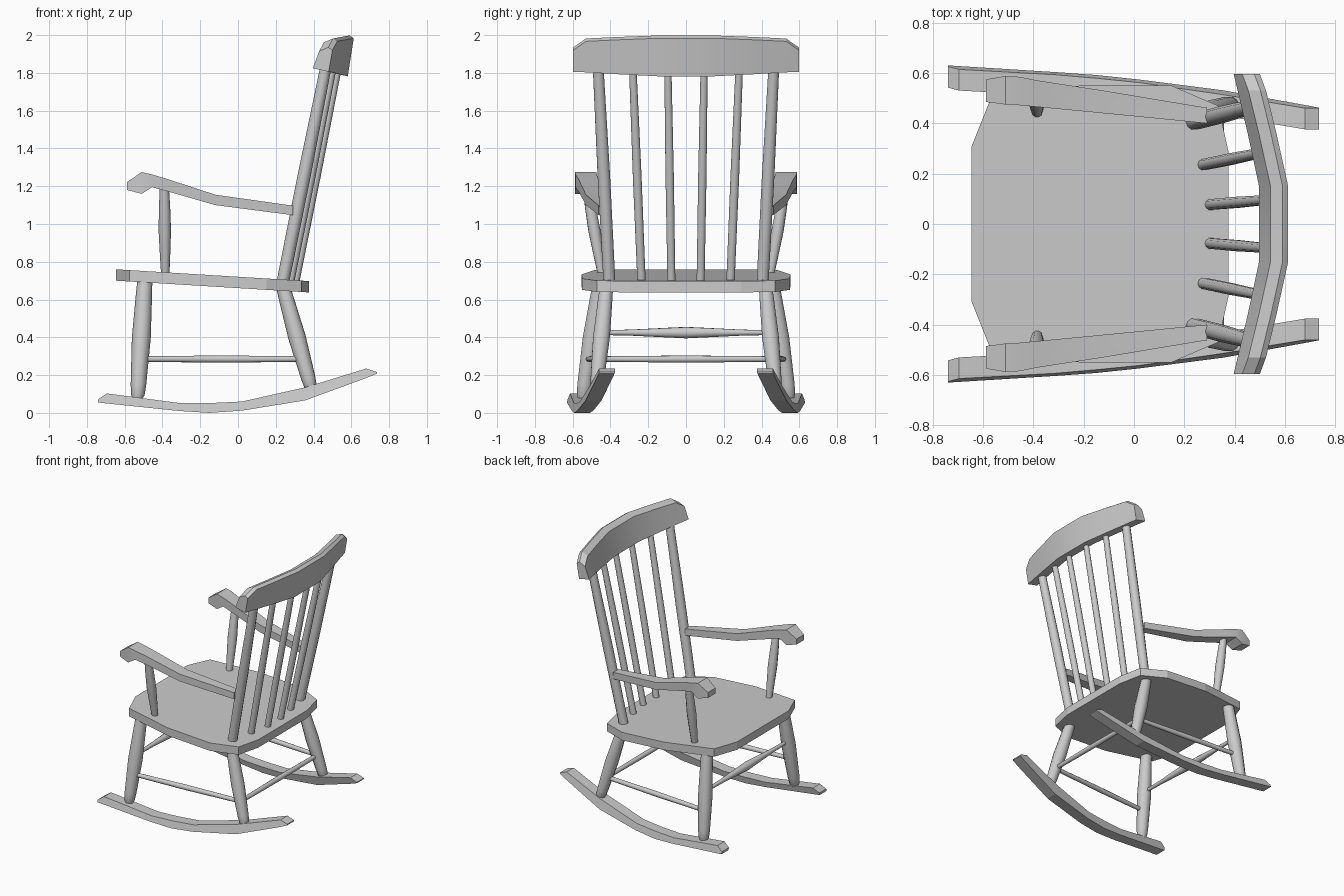
import bpy, bmesh, math
from mathutils import Vector

cube = bpy.data.objects.get("Cube")
if cube:
    bpy.data.objects.remove(cube, do_unlink=True)

grey = bpy.data.materials.new("plain grey")
grey.use_nodes = True
grey.diffuse_color = (0.6, 0.6, 0.6, 1)
grey.node_tree.nodes["Principled BSDF"].inputs["Base Color"].default_value = (0.6, 0.6, 0.6, 1)


def loft(name, rings, smooth=25):
    """Skin a row of matching cross-sections and cap both ends."""
    bm = bmesh.new()
    loops = [[bm.verts.new(p) for p in ring] for ring in rings]
    n = len(loops[0])
    for a, b in zip(loops, loops[1:]):
        for i in range(n):
            j = (i + 1) % n
            bm.faces.new((a[i], a[j], b[j], b[i]))
    bm.faces.new(loops[0][::-1])
    bm.faces.new(loops[-1])
    bmesh.ops.recalc_face_normals(bm, faces=bm.faces)
    mesh = bpy.data.meshes.new(name)
    bm.to_mesh(mesh)
    bm.free()
    mesh.materials.append(grey)
    obj = bpy.data.objects.new(name, mesh)
    bpy.context.collection.objects.link(obj)
    bpy.ops.object.select_all(action="DESELECT")
    obj.select_set(True)
    bpy.context.view_layer.objects.active = obj
    bpy.ops.object.shade_smooth_by_angle(angle=math.radians(smooth))
    return obj


def turned(name, start, end, profile, sides=10):
    """Turned rod: profile holds (position along the rod, radius)."""
    start, end = Vector(start), Vector(end)
    axis = end - start
    u = axis.cross(Vector((1, 0.3, 0.2))).normalized()
    v = axis.cross(u).normalized()
    angles = [2 * math.pi * i / sides for i in range(sides)]
    rings = [[start + axis * t + (u * math.cos(a) + v * math.sin(a)) * r for a in angles]
             for t, r in profile]
    return loft(name, rings, 40)


def mirrored(obj):
    mod = obj.modifiers.new("mirror", "MIRROR")
    mod.use_axis = (False, True, False)


# Seat: tilted slab with clipped corners
half = [(-0.645, 0.31), (-0.575, 0.485), (-0.2, 0.553), (0.15, 0.55), (0.335, 0.47), (0.375, 0.29)]
outline = half + [(x, -y) for x, y in reversed(half)]
loft("seat", [[(x, y, z - 0.061 * (x + 0.645)) for x, y in outline] for z in (0.70, 0.76)], 10)

# Rockers: (x, bottom, top), toed in toward the back
rocker = [(-0.74, 0.055, 0.072), (-0.695, 0.05, 0.103), (-0.31, 0.01, 0.052), (-0.15, 0.0, 0.052),
          (0.02, 0.012, 0.06), (0.355, 0.066, 0.135), (0.68, 0.185, 0.235), (0.735, 0.208, 0.216)]
rings = []
for x, low, high in rocker:
    y = 0.517 - 0.088 * x
    rings.append([(x, y + s * 0.042 - 0.25 * (z - 0.08), z)
                  for s, z in ((-1, low), (1, low), (1, high), (-1, high))])
mirrored(loft("rocker", rings, 10))

# Legs
leg = [(0, 0.024), (0.04, 0.036), (0.12, 0.041), (0.5, 0.05), (0.85, 0.043), (1, 0.039)]
mirrored(turned("front_leg", (-0.532, 0.548, 0.07), (-0.492, 0.45, 0.72), leg))
back = [(t, r * 0.93) for t, r in leg]
mirrored(turned("back_leg", (0.39, 0.475, 0.12), (0.235, 0.42, 0.68), back))

# Stretchers
plain = [(0, 0.015), (0.5, 0.019), (1, 0.015)]
mirrored(turned("side_stretcher", (-0.52, 0.517, 0.285), (0.343, 0.458, 0.285), plain))
turned("back_stretcher", (0.343, -0.458, 0.285), (0.343, 0.458, 0.285), plain)
turned("front_stretcher", (-0.512, -0.497, 0.425), (-0.512, 0.497, 0.425),
       [(0, 0.012), (0.2, 0.016), (0.5, 0.031), (0.8, 0.016), (1, 0.012)])

# Arms: (x, bottom, top, inner y, outer y)
arm = [(-0.588, 1.18, 1.222, 0.485, 0.575), (-0.51, 1.16, 1.275, 0.475, 0.588),
       (-0.455, 1.195, 1.262, 0.472, 0.585), (-0.38, 1.175, 1.24, 0.465, 0.57),
       (-0.12, 1.1, 1.155, 0.44, 0.53), (0.29, 1.047, 1.097, 0.40, 0.462)]
mirrored(loft("arm", [[(x, a, lo), (x, b, lo), (x, b, hi), (x, a, hi)] for x, lo, hi, a, b in arm]))
mirrored(turned("arm_post", (-0.385, 0.445, 0.73), (-0.39, 0.525, 1.2),
                [(0, 0.022), (0.25, 0.028), (0.5, 0.033), (0.75, 0.03), (1, 0.024)]))

# Back posts and spindles
even = [(0, 1), (0.5, 1.05), (1, 0.9)]
for name, x, low_y, high_y, r in (("back_post", 0.235, 0.405, 0.465, 0.033),
                                  ("outer_spindle", 0.272, 0.235, 0.282, 0.023),
                                  ("inner_spindle", 0.3, 0.077, 0.096, 0.022)):
    mirrored(turned(name, (x, low_y, 0.68), (x + 0.23, high_y, 1.83), [(t, r * k) for t, k in even]))

# Crest rail: (y, inner bottom x, bottom drop, top z)
crest = [(0.597, 0.396, 0.0, 1.935), (0.53, 0.412, 0.003, 1.982), (0.36, 0.452, 0.013, 1.99),
         (0.15, 0.497, 0.024, 1.998)]
crest += [(-y, x, d, z) for y, x, d, z in reversed(crest)]
rings = []
for y, x, drop, top in crest:
    lean = 0.19 * (top - 1.82)
    rings.append([(x, y, 1.825 - drop), (x + 0.084, y, 1.806 - drop),
                  (x + 0.082 + lean, y, top - 0.015), (x + 0.06 + lean, y, top),
                  (x + 0.012 + lean, y, top - 0.02)])
loft("crest_rail", rings)
